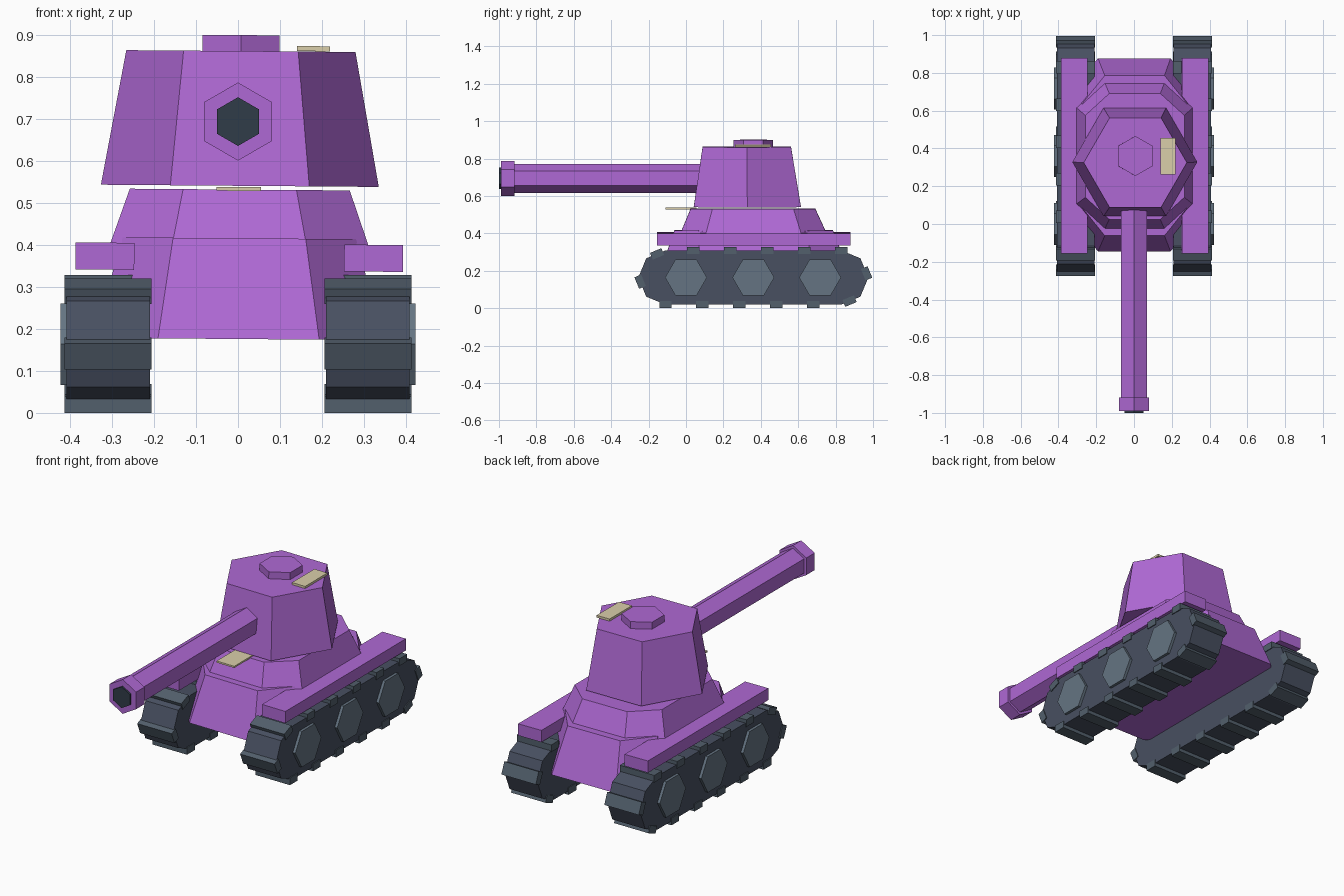
import bpy, math
from mathutils import Vector, Matrix

if "Cube" in bpy.data.objects:
    bpy.data.objects.remove(bpy.data.objects["Cube"])

TILT = Matrix.Rotation(0.008, 4, 'Y')   # the body leans very slightly


def material(name, rgb):
    m = bpy.data.materials.new(name)
    m.diffuse_color = (*rgb, 1)
    m.use_nodes = True
    m.node_tree.nodes["Principled BSDF"].inputs["Base Color"].default_value = m.diffuse_color
    return m


PURPLE = material("purple_paint", (0.43, 0.14, 0.66))
TRACK = material("track_dark", (0.065, 0.08, 0.12))
TREAD = material("tread_grey", (0.085, 0.115, 0.15))
WHEEL = material("wheel_grey", (0.13, 0.175, 0.225))
CREAM = material("cream", (0.70, 0.62, 0.40))
BORE = material("bore_dark", (0.03, 0.045, 0.065))


def make(name, verts, faces, mat, xf=None):
    me = bpy.data.meshes.new(name)
    me.from_pydata(verts, [], faces)
    me.materials.append(mat)
    if xf:
        me.transform(xf)
    ob = bpy.data.objects.new(name, me)
    bpy.context.collection.objects.link(ob)
    return ob


def loft(name, rings, mat, xf=None):
    """Skin equal-length counter-clockwise rings and cap both ends."""
    n = len(rings[0])
    faces = [tuple(reversed(range(n))), tuple(range(n * (len(rings) - 1), n * len(rings)))]
    for k in range(len(rings) - 1):
        a, b = k * n, (k + 1) * n
        faces += [(a + i, a + (i + 1) % n, b + (i + 1) % n, b + i) for i in range(n)]
    return make(name, [p for r in rings for p in r], faces, mat, xf)


def box(name, x, y, z, mat, xf=None):
    def ring(h):
        return [(x[0], y[0], h), (x[1], y[0], h), (x[1], y[1], h), (x[0], y[1], h)]
    return loft(name, [ring(z[0]), ring(z[1])], mat, xf)


def chamfered(cy, hx, hy, ix, iy, z):
    """Box outline with cut corners."""
    pts = [(ix, -hy), (hx, -iy), (hx, iy), (ix, hy), (-ix, hy), (-hx, iy), (-hx, -iy), (-ix, -hy)]
    return [(px, cy + py, z) for px, py in pts]


def hexagon(r, start=0.0):
    return [(r * math.cos(start + i * math.pi / 3), r * math.sin(start + i * math.pi / 3))
            for i in range(6)]


def hex_z(r, cy, z, start=0.0):
    return [(px, cy + py, z) for px, py in hexagon(r, start)]


def hex_y(r, y, cz=0.694):
    return [(px, y, cz + pz) for px, pz in hexagon(r, math.pi / 2)]


# hull
loft("lower_hull", [chamfered(0.366, 0.345, 0.511, 0.192, 0.33, 0.176),
                    chamfered(0.362, 0.278, 0.424, 0.158, 0.275, 0.416)], PURPLE, TILT)
loft("upper_hull", [chamfered(0.361, 0.308, 0.391, 0.16, 0.255, 0.40),
                    chamfered(0.358, 0.262, 0.333, 0.135, 0.217, 0.532)], PURPLE, TILT)
for side, s in (("left", -1), ("right", 1)):
    x = sorted((s * 0.25, s * 0.39))
    box(side + "_fender", x, (-0.155, 0.88), (0.339, 0.403), PURPLE, TILT)

# turret, hatch and cream plates
loft("turret", [hex_z(0.331, 0.328, 0.541), hex_z(0.273, 0.325, 0.862)], PURPLE, TILT)
loft("hatch", [hex_z(0.106, 0.36, 0.85, math.pi / 6), hex_z(0.106, 0.36, 0.90, math.pi / 6)],
     PURPLE, TILT)
box("turret_plate", (0.134, 0.212), (0.263, 0.455), (0.863, 0.875), CREAM, TILT)
box("hull_plate", (-0.056, 0.05), (-0.11, 0.055), (0.529, 0.538), CREAM, TILT)

# gun (rings run back to front so faces point outward)
loft("barrel", [hex_y(0.078, 0.12), hex_y(0.078, -0.95)], PURPLE)
loft("muzzle", [hex_y(0.093, -0.918), hex_y(0.093, -0.99)], PURPLE)
loft("bore", [hex_y(0.058, -0.97), hex_y(0.058, -1.0)], BORE)

# track outline: stadium with 45 degree steps, in (y, z), counter-clockwise from lower front
CY, CZ, HALF, R = 0.36, 0.164, 0.47, 0.145
outline = [Vector((CY + HALF + R * math.cos(a), CZ + R * math.sin(a)))
           for a in (math.radians(d) for d in range(-90, 91, 45))]
outline += [Vector((2 * CY - p.x, 2 * CZ - p.y)) for p in outline]
outline = outline[-1:] + outline[:-1] if outline[0].x < CY else outline
segs = [(outline[i], outline[(i + 1) % len(outline)]) for i in range(len(outline))]
PERIM = sum((b - a).length for a, b in segs)


def on_track(d):
    """Point and direction at distance d around the outline."""
    d %= PERIM
    for a, b in segs:
        length = (b - a).length
        if d <= length:
            return a + (b - a) * d / length, (b - a).normalized()
        d -= length
    return segs[0][0], (segs[0][1] - segs[0][0]).normalized()


lower_front = sum((b - a).length for a, b in segs[:-1])  # start of the bottom run

for side, s in (("left", -1), ("right", 1)):
    x0, x1 = sorted((s * 0.21, s * 0.408))
    loft(side + "_track", [[(x0, p.x, p.y) for p in outline],
                           [(x1, p.x, p.y) for p in outline]], TRACK)
    # tread pads spaced around the track
    x0, x1 = sorted((s * 0.206, s * 0.413))
    for i in range(14):
        p, t = on_track(lower_front + i * PERIM / 14)
        if i % 7 == 0:
            t = Vector((1 if i == 0 else -1, 0))
        n = Vector((t.y, -t.x))
        quad = [p - t * 0.033 - n * 0.02, p - t * 0.033 + n * 0.019,
                p + t * 0.033 + n * 0.019, p + t * 0.033 - n * 0.02]
        loft(f"{side}_tread_{i + 1}", [[(x0, q.x, q.y) for q in quad],
                                       [(x1, q.x, q.y) for q in quad]], TREAD)
    # hexagonal road wheels on the outer face
    x0, x1 = sorted((s * 0.38, s * 0.423))
    for i, wy in enumerate((0.0, 0.36, 0.717)):
        loft(f"{side}_wheel_{i + 1}",
             [[(x, wy + py, 0.164 + pz) for py, pz in hexagon(0.112)] for x in (x0, x1)], WHEEL)
